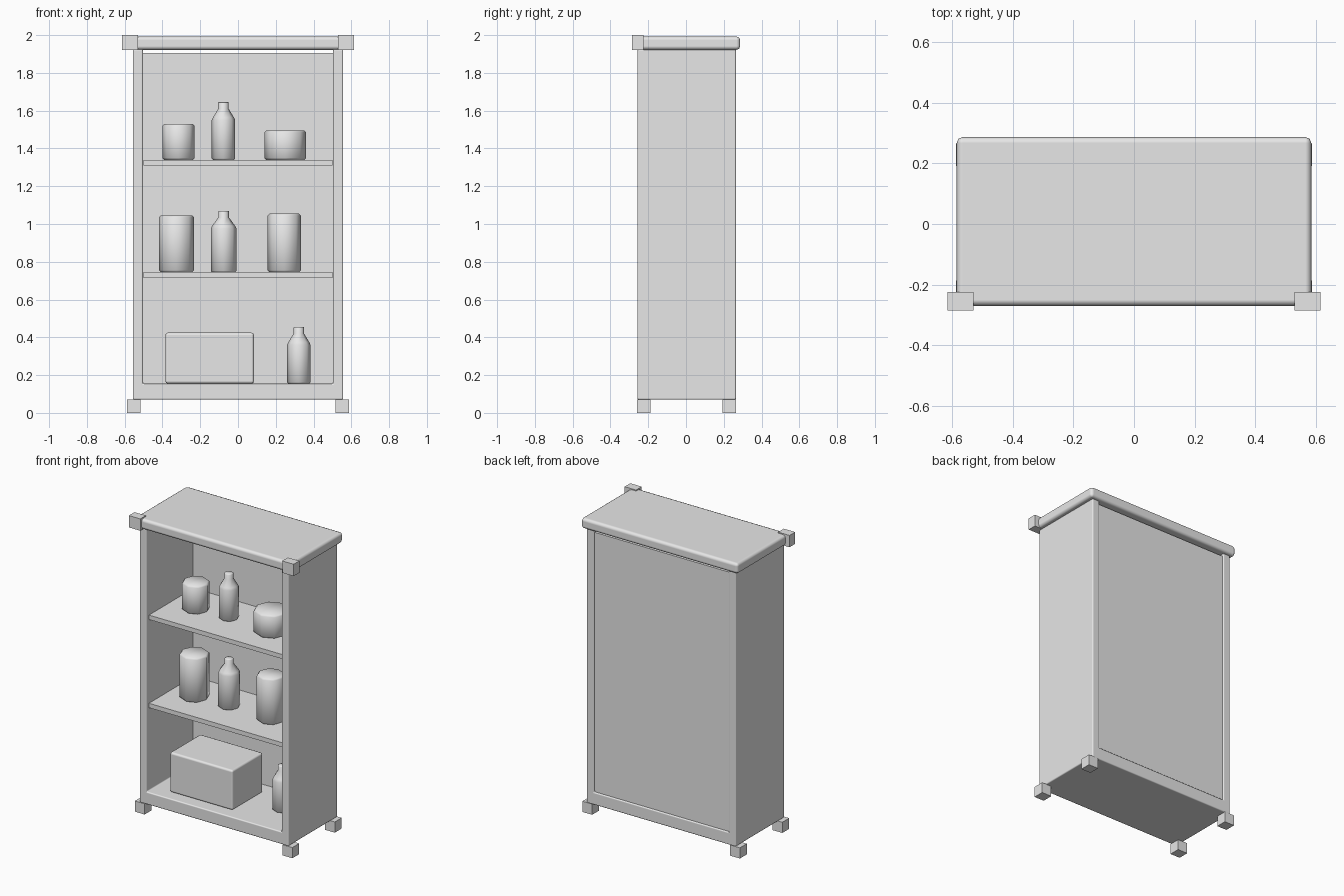
import bpy, bmesh, math

cube = bpy.data.objects.get("Cube")
if cube:
    bpy.data.objects.remove(cube)

grey = bpy.data.materials.new("plain_grey")
grey.use_nodes = True
grey.diffuse_color = (0.8, 0.8, 0.8, 1)
grey.node_tree.nodes["Principled BSDF"].inputs["Base Color"].default_value = (0.8, 0.8, 0.8, 1)


def finish(name, bm, bevel=0.0, segments=2, smooth=30):
    bmesh.ops.recalc_face_normals(bm, faces=bm.faces)
    mesh = bpy.data.meshes.new(name)
    bm.to_mesh(mesh)
    bm.free()
    mesh.materials.append(grey)
    obj = bpy.data.objects.new(name, mesh)
    bpy.context.collection.objects.link(obj)
    if bevel:
        mod = obj.modifiers.new("rounded_edges", 'BEVEL')
        mod.width = bevel
        mod.segments = segments
        mod.limit_method = 'ANGLE'
        mod.angle_limit = math.radians(40)
        mod.harden_normals = True
        mesh.shade_smooth()
    elif smooth:
        bpy.ops.object.select_all(action='DESELECT')
        obj.select_set(True)
        bpy.context.view_layer.objects.active = obj
        bpy.ops.object.shade_smooth_by_angle(angle=math.radians(smooth))
    return obj


def box(name, x, y, z, bevel=0.0):
    bm = bmesh.new()
    bmesh.ops.create_cube(bm, size=1)
    for v in bm.verts:
        for i, (lo, hi) in enumerate((x, y, z)):
            v.co[i] = hi if v.co[i] > 0 else lo
    return finish(name, bm, bevel, smooth=0)


def turned(name, x, y, profile, sides=8):
    """Stack rings of (radius, height) and cap both ends."""
    bm = bmesh.new()
    rings = []
    for r, z in profile:
        rings.append([bm.verts.new((x + r * math.cos(math.tau * i / sides),
                                    y + r * math.sin(math.tau * i / sides), z))
                      for i in range(sides)])
    for a, b in zip(rings, rings[1:]):
        for i in range(sides):
            j = (i + 1) % sides
            bm.faces.new((a[i], a[j], b[j], b[i]))
    bm.faces.new(rings[0])
    bm.faces.new(rings[-1])
    return finish(name, bm, smooth=50)


def jar(name, x, r, z0, z1):
    c = 0.01
    turned(name, x, 0, [(r - c, z0), (r, z0 + c), (r, z1 - c), (r - c, z1)])


def bottle(name, x, r, z0, shoulder, z1):
    neck, c = 0.028, 0.007
    turned(name, x, 0.012, [(r - c, z0), (r, z0 + c), (r, shoulder - 0.01),
                            (r - c, shoulder + 0.005), (neck, z1 - 0.035),
                            (neck, z1 - 0.003), (neck - 0.003, z1)])


# Carcass: two sides and a base as one extruded U profile
bm = bmesh.new()
outer, inner, low, floor, high = 0.557, 0.503, 0.07, 0.155, 1.925
half = [(outer, low), (outer, high), (inner, high), (inner, floor)]
outline = half + [(-x, z) for x, z in reversed(half)]
face = bm.faces.new([bm.verts.new((x, -0.257, z)) for x, z in outline])
sweep = bmesh.ops.extrude_face_region(bm, geom=[face])
for v in sweep["geom"]:
    if isinstance(v, bmesh.types.BMVert):
        v.co.y = 0.265
finish("carcass", bm, 0.008)

# Back panel and shelves
box("back_panel", (-0.503, 0.503), (0.24, 0.255), (0.15, 1.905))
for name, z in (("lower_shelf", 0.715), ("upper_shelf", 1.31)):
    box(name, (-0.5, 0.5), (-0.235, 0.24), (z, z + 0.03))

# Top slab, its front corner blocks, and the feet
box("top_slab", (-0.585, 0.585), (-0.27, 0.287), (1.922, 1.993), 0.02)
for side, s in (("left", 1), ("right", -1)):
    box(side + "_corner_block", sorted((s * 0.53, s * 0.615)), (-0.285, -0.225), (1.92, 2.0))
    for end, y in (("front", -0.26), ("back", 0.192)):
        box(f"{end}_{side}_foot", sorted((s * 0.515, s * 0.588)), (y, y + 0.073), (0, 0.072))

# Goods on the upper shelf
jar("upper_jar", -0.315, 0.086, 1.34, 1.53)
bottle("upper_bottle", -0.077, 0.062, 1.34, 1.56, 1.645)
jar("upper_wide_jar", 0.25, 0.111, 1.34, 1.495)

# Goods on the lower shelf
jar("lower_jar", -0.326, 0.093, 0.745, 1.045)
bottle("lower_bottle", -0.076, 0.068, 0.745, 0.985, 1.07)
jar("lower_tall_jar", 0.245, 0.088, 0.745, 1.055)

# Goods on the floor
box("storage_box", (-0.385, 0.085), (-0.18, 0.147), (0.155, 0.425), 0.014)
bottle("floor_bottle", 0.322, 0.062, 0.155, 0.37, 0.455)
